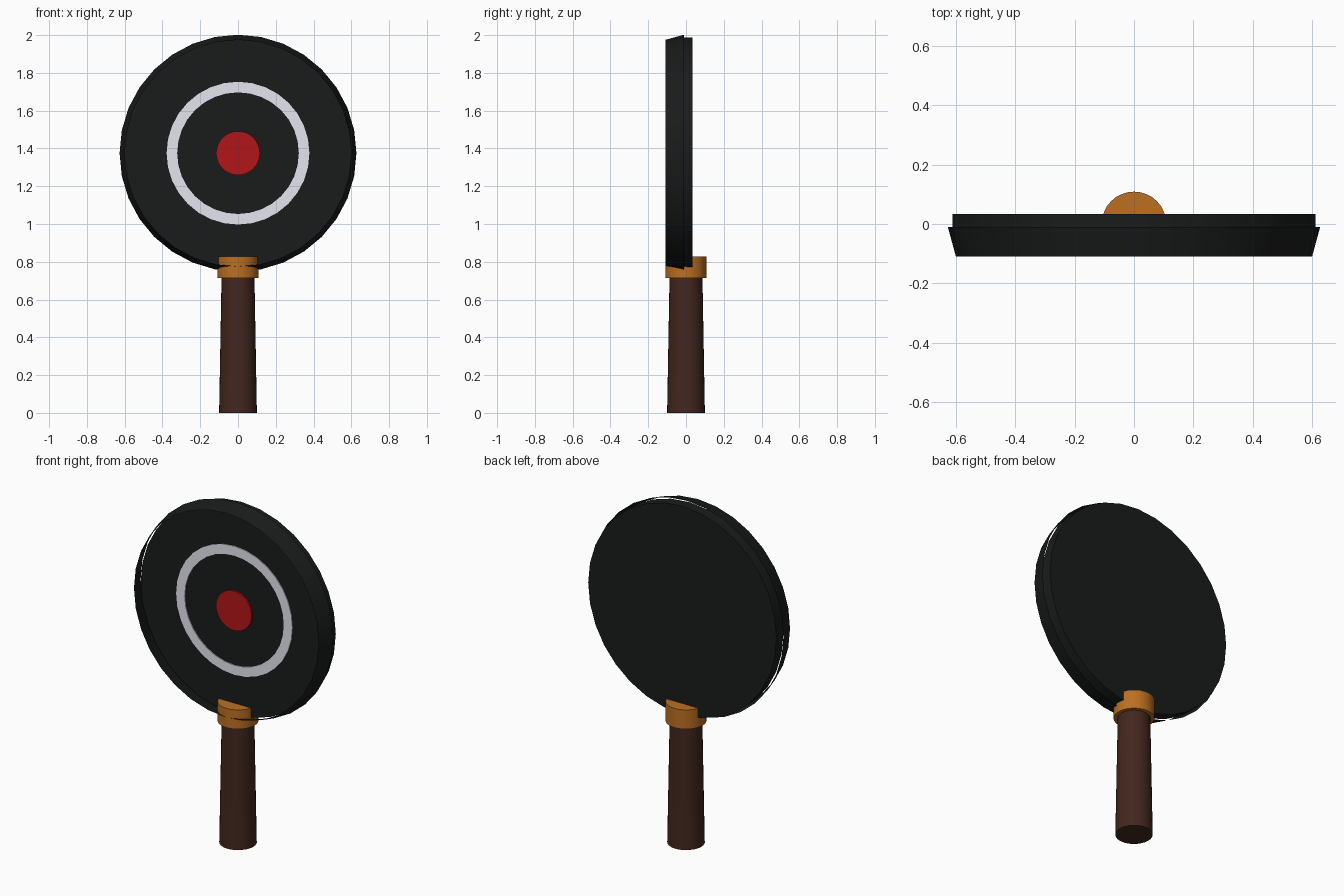
import bpy, bmesh, math
from mathutils import Matrix

if "Cube" in bpy.data.objects:
    bpy.data.objects.remove(bpy.data.objects["Cube"])

FACE_Z = 1.375  # height of the disc centre
TO_FRONT = Matrix.Translation((0, 0, FACE_Z)) @ Matrix.Rotation(math.radians(90), 4, 'X')


def material(name, rgb):
    m = bpy.data.materials.new(name)
    m.diffuse_color = (*rgb, 1)
    m.use_nodes = True
    m.node_tree.nodes["Principled BSDF"].inputs["Base Color"].default_value = m.diffuse_color
    return m


def lathe(name, profile, mat, sides=32, matrix=Matrix(), closed=False):
    """Revolve (radius, height) points around local z; radius 0 closes to a pole."""
    bm = bmesh.new()
    verts = [bm.verts.new((r, 0, h)) for r, h in profile]
    pairs = list(zip(verts, verts[1:]))
    if closed:
        pairs.append((verts[-1], verts[0]))
    edges = [bm.edges.new(p) for p in pairs]
    bmesh.ops.spin(bm, geom=verts + edges, cent=(0, 0, 0), axis=(0, 0, 1),
                   angle=math.tau, steps=sides, use_duplicate=False)
    bmesh.ops.remove_doubles(bm, verts=bm.verts, dist=1e-5)
    bmesh.ops.recalc_face_normals(bm, faces=bm.faces)
    bm.transform(matrix)
    me = bpy.data.meshes.new(name)
    bm.to_mesh(me)
    bm.free()
    ob = bpy.data.objects.new(name, me)
    me.materials.append(mat)
    bpy.context.collection.objects.link(ob)
    bpy.ops.object.select_all(action='DESELECT')
    ob.select_set(True)
    bpy.context.view_layer.objects.active = ob
    bpy.ops.object.shade_smooth_by_angle(angle=math.radians(35))
    return ob


black = material("black", (0.010, 0.011, 0.011))
white = material("white", (0.78, 0.78, 0.86))
red = material("red", (0.45, 0.008, 0.01))
orange = material("orange", (0.50, 0.16, 0.015))
brown = material("brown", (0.055, 0.020, 0.013))

# Disc parts: local height points to the front (-y)
lathe("back_disc", [(0, -0.034), (0.612, -0.034), (0.612, 0.03), (0, 0.03)], black, matrix=TO_FRONT)
lathe("front_rim", [(0.627, 0.01), (0.60, 0.109)], black, matrix=TO_FRONT)
lathe("white_ring", [(0.322, 0.028), (0.378, 0.028), (0.378, 0.035), (0.322, 0.035)],
      white, matrix=TO_FRONT, closed=True)
lathe("red_centre", [(0, 0.028), (0.116, 0.028), (0.116, 0.040), (0, 0.040)], red, matrix=TO_FRONT)

# Handle and the collar that holds the disc
lathe("handle", [(0, 0), (0.10, 0), (0.087, 0.73), (0, 0.73)], brown)
lathe("collar", [(0, 0.715), (0.109, 0.715), (0.109, 0.828), (0, 0.828)], orange)
